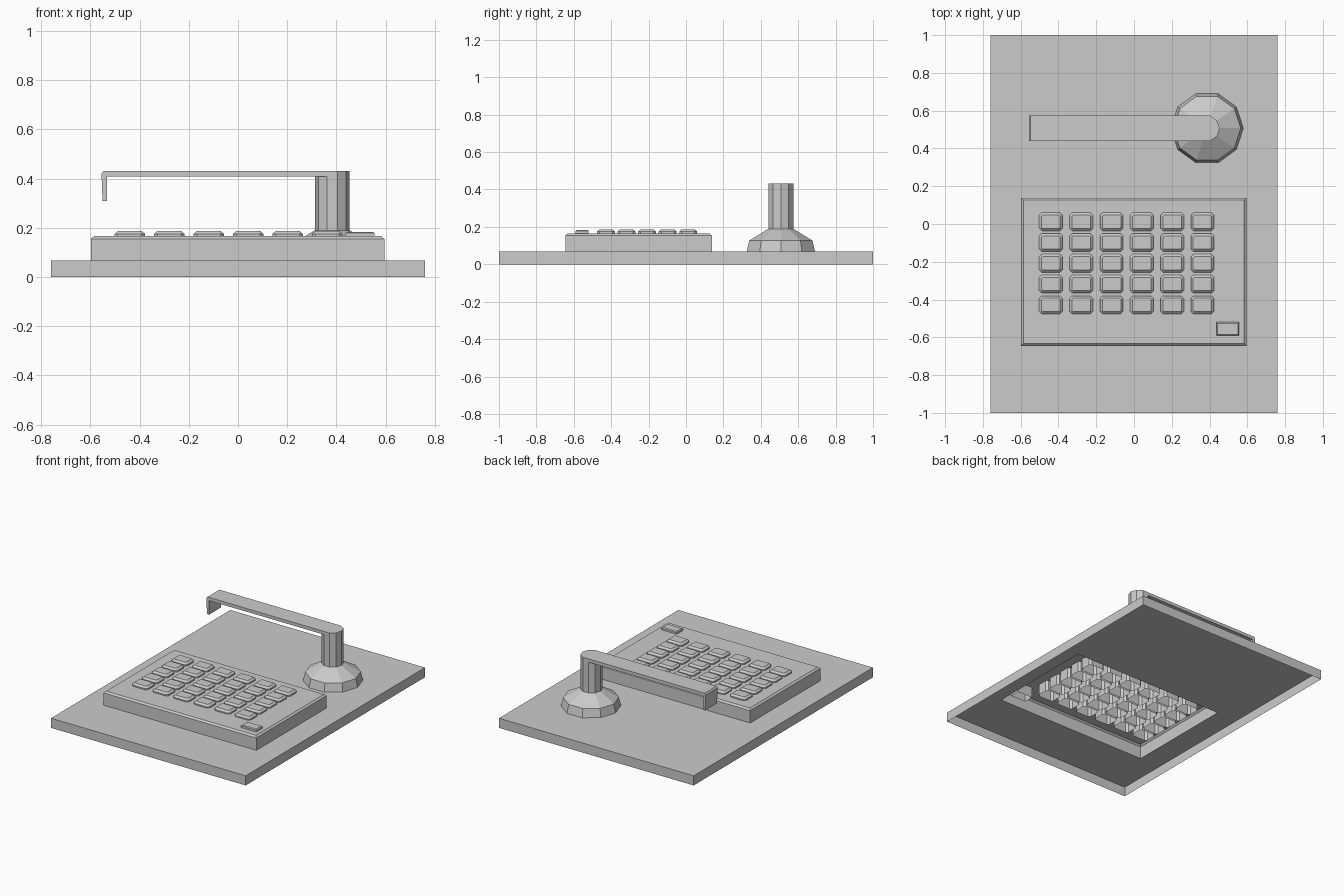
import bpy, math

if "Cube" in bpy.data.objects:
    bpy.data.objects.remove(bpy.data.objects["Cube"])


def mesh_object(name, verts, faces):
    me = bpy.data.meshes.new(name)
    me.from_pydata(verts, [], faces)
    ob = bpy.data.objects.new(name, me)
    bpy.context.collection.objects.link(ob)
    return ob


def loft(name, rings, cap=True):
    """Skin a stack of equal-sized rings (counter-clockwise), open below."""
    n = len(rings[0])
    verts = [v for r in rings for v in r]
    faces = [(k * n + i, k * n + (i + 1) % n, (k + 1) * n + (i + 1) % n, (k + 1) * n + i)
             for k in range(len(rings) - 1) for i in range(n)]
    if cap:
        faces.append(tuple(range((len(rings) - 1) * n, len(rings) * n)))
    return mesh_object(name, verts, faces)


def rect(x0, x1, y0, y1, z, inset=0.0):
    x0, x1, y0, y1 = x0 + inset, x1 - inset, y0 + inset, y1 - inset
    return [(x0, y0, z), (x1, y0, z), (x1, y1, z), (x0, y1, z)]


def cut_rect(x0, x1, y0, y1, z, c, inset=0.0):
    """Rectangle with cut corners."""
    x0, x1, y0, y1 = x0 + inset, x1 - inset, y0 + inset, y1 - inset
    return [(x0 + c, y0, z), (x1 - c, y0, z), (x1, y0 + c, z), (x1, y1 - c, z),
            (x1 - c, y1, z), (x0 + c, y1, z), (x0, y1 - c, z), (x0, y0 + c, z)]


def decagon(cx, cy, r, z):
    return [(cx + r * math.cos(math.tau * i / 10), cy + r * math.sin(math.tau * i / 10), z)
            for i in range(10)]


TOP = 0.068
PANEL = (-0.598, 0.595, -0.645, 0.138)

# Hollow base plate, open below, with an opening under the key panel
outer = (-0.76, 0.76, -1.0, 1.0)
loft("base_plate", [rect(*outer, 0), rect(*outer, TOP), rect(*PANEL, TOP)], cap=False)

# Raised key panel with a bevelled rim
loft("key_panel", [rect(*PANEL, TOP), rect(*PANEL, 0.155), rect(*PANEL, 0.166, 0.012)])

# Grid of keys, hollow and reaching down inside the panel
for row in range(5):
    for col in range(6):
        x, y = -0.502 + 0.1605 * col, -0.036 - 0.11 * row
        b = (x, x + 0.124, y, y + 0.096)
        loft(f"key_{row}_{col}", [cut_rect(*b, 0.09, 0.014), cut_rect(*b, 0.175, 0.014),
                                  cut_rect(*b, 0.187, 0.006, 0.013)])

# Small corner button
b = (0.437, 0.556, -0.59, -0.52)
loft("corner_button", [rect(*b, 0.09), rect(*b, 0.178), rect(*b, 0.183, 0.006)])

# Ten-sided stand and column
CX, CY = 0.383, 0.507
loft("arm_stand", [decagon(CX + 0.004, CY, 0.192, TOP), decagon(CX + 0.004, CY, 0.178, 0.127),
                   decagon(CX, CY, 0.07, 0.19)])
loft("arm_column", [decagon(CX, CY, 0.07, 0.19), decagon(CX, CY, 0.07, 0.431)])

# Flat arm with a turned-down tip: side profile extruded across its width
profile = [(CX, 0.431), (-0.547, 0.431), (-0.555, 0.421), (-0.551, 0.31),
           (-0.533, 0.31), (-0.533, 0.408), (CX, 0.408)]
n, w = len(profile), 0.0666
verts = [(x, CY + s * w, z) for s in (-1, 1) for x, z in profile]
faces = [(i, (i + 1) % n, n + (i + 1) % n, n + i) for i in range(n)]
faces += [tuple(reversed(range(n))), tuple(range(n, 2 * n))]
mesh_object("arm", verts, faces)
